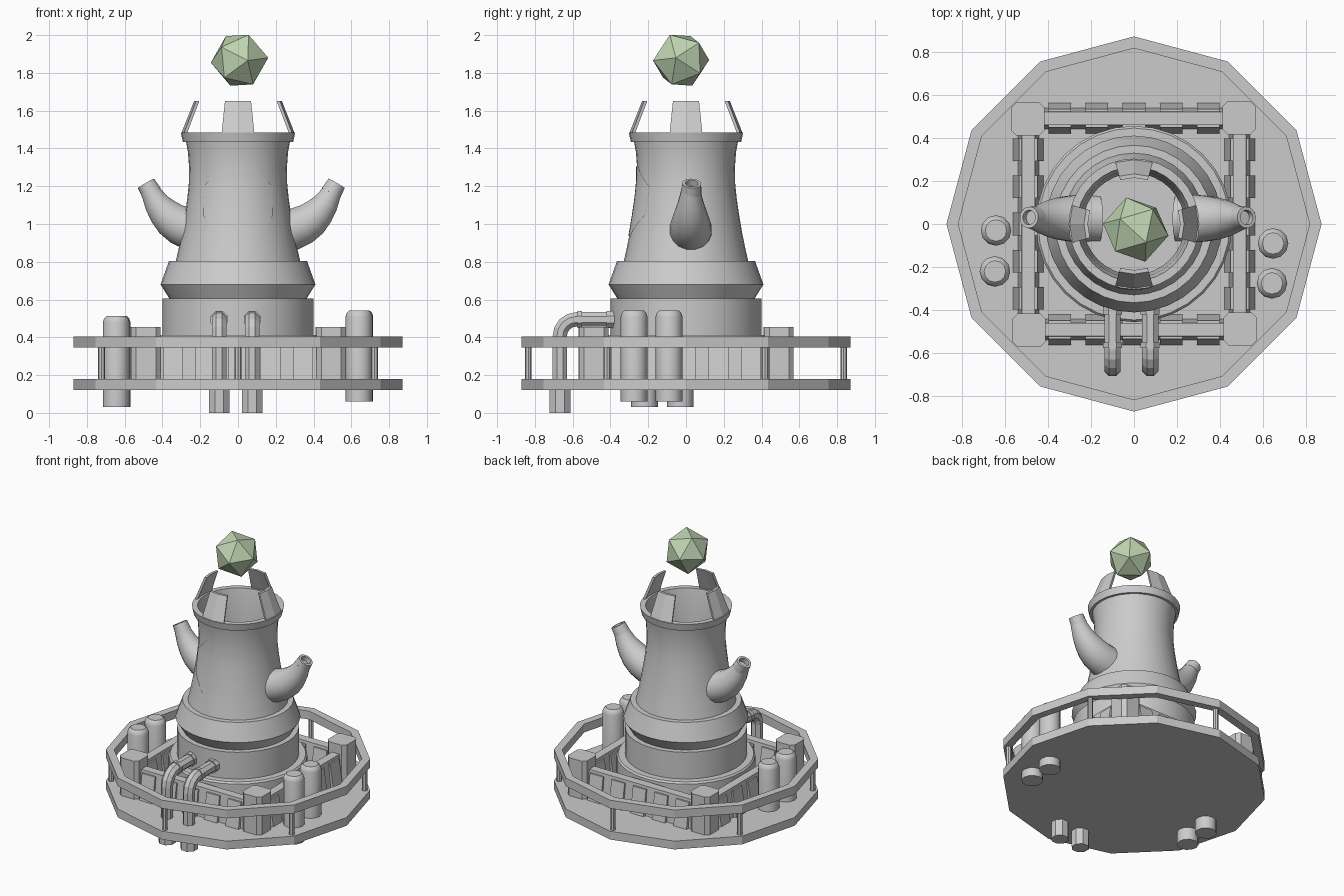
import bpy, bmesh
from math import sin, cos, pi, radians, sqrt
from mathutils import Vector, Matrix

old = bpy.data.objects.get("Cube")
if old:
    bpy.data.objects.remove(old)


def material(name, color):
    m = bpy.data.materials.new(name)
    m.use_nodes = True
    m.diffuse_color = color
    m.node_tree.nodes["Principled BSDF"].inputs["Base Color"].default_value = color
    return m


STONE = material("stone grey", (0.6, 0.6, 0.6, 1))
GREEN = material("crystal green", (0.52, 0.66, 0.44, 1))


def finish(name, bm, mat=STONE, smooth=None):
    bmesh.ops.remove_doubles(bm, verts=bm.verts, dist=1e-5)
    bmesh.ops.recalc_face_normals(bm, faces=bm.faces)
    me = bpy.data.meshes.new(name)
    bm.to_mesh(me)
    bm.free()
    me.materials.append(mat)
    ob = bpy.data.objects.new(name, me)
    bpy.context.collection.objects.link(ob)
    if smooth:
        bpy.ops.object.select_all(action="DESELECT")
        ob.select_set(True)
        bpy.context.view_layer.objects.active = ob
        bpy.ops.object.shade_smooth_by_angle(angle=radians(smooth))
    return ob


def bridge(bm, rings, loop=False, caps=False):
    n = len(rings[0])
    pairs = list(zip(rings, rings[1:])) + ([(rings[-1], rings[0])] if loop else [])
    for a, b in pairs:
        for i in range(n):
            j = (i + 1) % n
            bm.faces.new((a[i], a[j], b[j], b[i]))
    if caps:
        bm.faces.new(rings[0])
        bm.faces.new(rings[-1])


def lathe(name, profile, segs, loop=False, smooth=None, at=(0, 0, 0), turn=0, rot=None):
    """Revolve (radius, height) pairs about z; open profiles get end caps."""
    bm = bmesh.new()
    rings = [[bm.verts.new((r * cos(2 * pi * i / segs + turn), r * sin(2 * pi * i / segs + turn), z))
              for i in range(segs)] for r, z in profile]
    bridge(bm, rings, loop, not loop)
    mat = Matrix.Translation(at)
    if rot is not None:
        mat = mat @ rot.to_matrix().to_4x4()
    bm.transform(mat)
    return finish(name, bm, smooth=smooth)


def tube(name, path, radii, side, segs, smooth=None):
    """Sweep a circle along a planar path whose plane normal is side."""
    bm = bmesh.new()
    pts = [Vector(p) for p in path]
    side = Vector(side)
    rings = []
    for k, (p, r) in enumerate(zip(pts, radii)):
        tan = (pts[min(k + 1, len(pts) - 1)] - pts[max(k - 1, 0)]).normalized()
        up = tan.cross(side).normalized()
        angs = [2 * pi * (i + 0.5) / segs for i in range(segs)]
        rings.append([bm.verts.new(p + side * r * cos(a) + up * r * sin(a)) for a in angs])
    bridge(bm, rings, caps=True)
    return finish(name, bm, smooth=smooth)


def wedge(bm, length, bottom, top, z0, z1, mat):
    """Block along x whose thickness tapers from bottom to top."""
    rings = [[bm.verts.new((x * length / 2, y * t / 2, z)) for x, y in
              ((-1, -1), (1, -1), (1, 1), (-1, 1))] for t, z in ((bottom, z0), (top, z1))]
    bridge(bm, rings, caps=True)
    bmesh.ops.transform(bm, matrix=mat, verts=rings[0] + rings[1])


# Twelve-sided deck, rail and posts
lathe("deck", [(0.87, 0.12), (0.87, 0.18)], 12)
lathe("rail", [(0.87, 0.345), (0.87, 0.405), (0.815, 0.405), (0.815, 0.345)], 12, loop=True)
for k in range(6):
    a = radians(30 + 60 * k)
    lathe("rail_post", [(0.018, 0.17), (0.018, 0.35)], 8, at=(0.835 * cos(a), 0.835 * sin(a), 0))

# Square fort wall: core, tapered buttresses and corner pillars
for k in range(4):
    place = Matrix.Rotation(k * pi / 2, 4, "Z") @ Matrix.Translation((0, -0.49, 0))
    bm = bmesh.new()
    wedge(bm, 0.9, 0.1, 0.06, 0.17, 0.385, place)
    for i in range(5):
        wedge(bm, 0.105, 0.145, 0.085, 0.17, 0.365, place @ Matrix.Translation((0.172 * (i - 2), 0, 0)))
    finish("fort_wall", bm)
    bm = bmesh.new()
    c, h = 0.052, 0.077
    outline = [(h, -c), (h, c), (c, h), (-c, h), (-h, c), (-h, -c), (-c, -h), (c, -h)]
    rings = [[bm.verts.new((x, y, z)) for x, y in outline] for z in (0.17, 0.455)]
    bridge(bm, rings, caps=True)
    bm.transform(Matrix.Rotation(k * pi / 2, 4, "Z") @ Matrix.Translation((0.493, -0.487, 0)))
    finish("corner_pillar", bm)

# Tower foundation and drum
lathe("foundation", [(0.455, 0.17), (0.455, 0.4), (0.445, 0.412)], 32, smooth=30)
lathe("drum", [(0.4, 0.4), (0.4, 0.605)], 32, smooth=30)
lathe("skirt", [(0.36, 0.6), (0.41, 0.68), (0.365, 0.805), (0.3, 0.805)], 32, smooth=30)

# Hollow tower body with flared collar
BODY = [(0.33, 0.8), (0.312, 0.88), (0.296, 0.96), (0.281, 1.05), (0.268, 1.14),
        (0.26, 1.22), (0.259, 1.3), (0.265, 1.38), (0.275, 1.435)]
lathe("tower_body", BODY + [(0.292, 1.435), (0.303, 1.485), (0.265, 1.485), (0.25, 1.4),
                            (0.235, 1.2), (0.235, 1.0)], 32, smooth=30)


def body_radius(z):
    for (r0, z0), (r1, z1) in zip(BODY, BODY[1:]):
        if z <= z1:
            return r0 + (r1 - r0) * (z - z0) / (z1 - z0)
    return BODY[-1][0]


# Octagonal panel hugging the front of the body
bm = bmesh.new()
bmesh.ops.create_circle(bm, segments=8, radius=0.2, cap_ends=True)
bmesh.ops.rotate(bm, verts=bm.verts, matrix=Matrix.Rotation(pi / 8, 3, "Z"))
for axis in ((1, 0, 0), (0, 1, 0)):
    for s in range(-5, 6):
        bmesh.ops.bisect_plane(bm, geom=bm.verts[:] + bm.edges[:] + bm.faces[:],
                               plane_co=Vector(axis) * s * 0.035, plane_no=axis)
for v in bm.verts:
    x, z = v.co.x, 1.12 + v.co.y
    v.co = (x, -sqrt((body_radius(z) + 0.005) ** 2 - x * x), z)
finish("front_panel", bm, smooth=30)

# Four inward-leaning prongs on the collar
for k in range(4):
    bm = bmesh.new()
    rings = []
    for r, z, half in ((0.3, 1.48, 0.088), (0.232, 1.652, 0.07)):
        spread = [half / r * t for t in (-1, 0, 1)]
        edge = [(r, a) for a in spread] + [(r - 0.018, a) for a in reversed(spread)]
        rings.append([bm.verts.new((q * cos(a + k * pi / 2), q * sin(a + k * pi / 2), z)) for q, a in edge])
    bridge(bm, rings, caps=True)
    finish("crown_prong", bm)

# Two upturned spouts with hollow nozzles
for s, shift in ((1, 0.0), (-1, 0.035)):
    path = [(0.2, 0.955), (0.29, 0.972), (0.345, 0.995), (0.39, 1.025), (0.43, 1.065),
            (0.465, 1.11), (0.495, 1.165), (0.505, 1.185)]
    radii = [0.115, 0.112, 0.106, 0.097, 0.084, 0.069, 0.054, 0.05]
    tube("spout", [(s * (x - shift), 0.025, z) for x, z in path], radii, (0, 1, 0), 16, smooth=40)
    tilt = Vector((s * 0.5, 0.06, 0.86)).to_track_quat("Z", "Y")
    lathe("spout_nozzle", [(0.055, 0), (0.05, 0.06), (0.034, 0.06), (0.034, 0)], 16, loop=True,
          smooth=30, at=(s * (0.492 - shift), 0.027, 1.163), rot=tilt)

# Bent drain pipes at the front
for x in (-0.1, 0.075):
    bend = [(x, -0.58 - 0.088 * sin(t * pi / 8), 0.407 + 0.088 * cos(t * pi / 8)) for t in range(5)]
    tube("drain_pipe", [(x, -0.38, 0.495)] + bend + [(x, -0.668, 0.1)], [0.041] * 7, (1, 0, 0), 8)
    lathe("drain_outlet", [(0.059, 0), (0.059, 0.13)], 8, at=(x, -0.667, 0), turn=pi / 8)
    for y, w in ((-0.575, 0.025), (-0.42, 0.05)):
        tube("pipe_flange", [(x, y, 0.495), (x, y + w, 0.495)], [0.048] * 2, (1, 0, 0), 8)

# Side tanks passing through the deck
for x, y, low in ((-0.64, -0.03, 0.03), (-0.645, -0.22, 0.03), (0.645, -0.09, 0.06), (0.64, -0.275, 0.06)):
    lathe("tank", [(0.071, low), (0.071, low + 0.45), (0.064, low + 0.47), (0.05, low + 0.483)],
          12, smooth=35, at=(x, y, 0))


# Floating crystal, an icosahedron aligned by two of its corners
def frame(a, b):
    u = a.normalized()
    w = (b - u * b.dot(u)).normalized()
    return Matrix((u, w, u.cross(w))).transposed()


bm = bmesh.new()
bmesh.ops.create_icosphere(bm, subdivisions=1, radius=0.155)
bm.verts.ensure_lookup_table()
first = bm.verts[0]
near = first.link_edges[0].other_vert(first)
turn = frame(Vector((0.152, -0.028, 0.013)), Vector((0.075, -0.05, -0.126))) @ frame(first.co, near.co).transposed()
bm.transform(Matrix.Translation((0.008, -0.026, 1.867)) @ turn.to_4x4())
finish("crystal", bm, GREEN)
